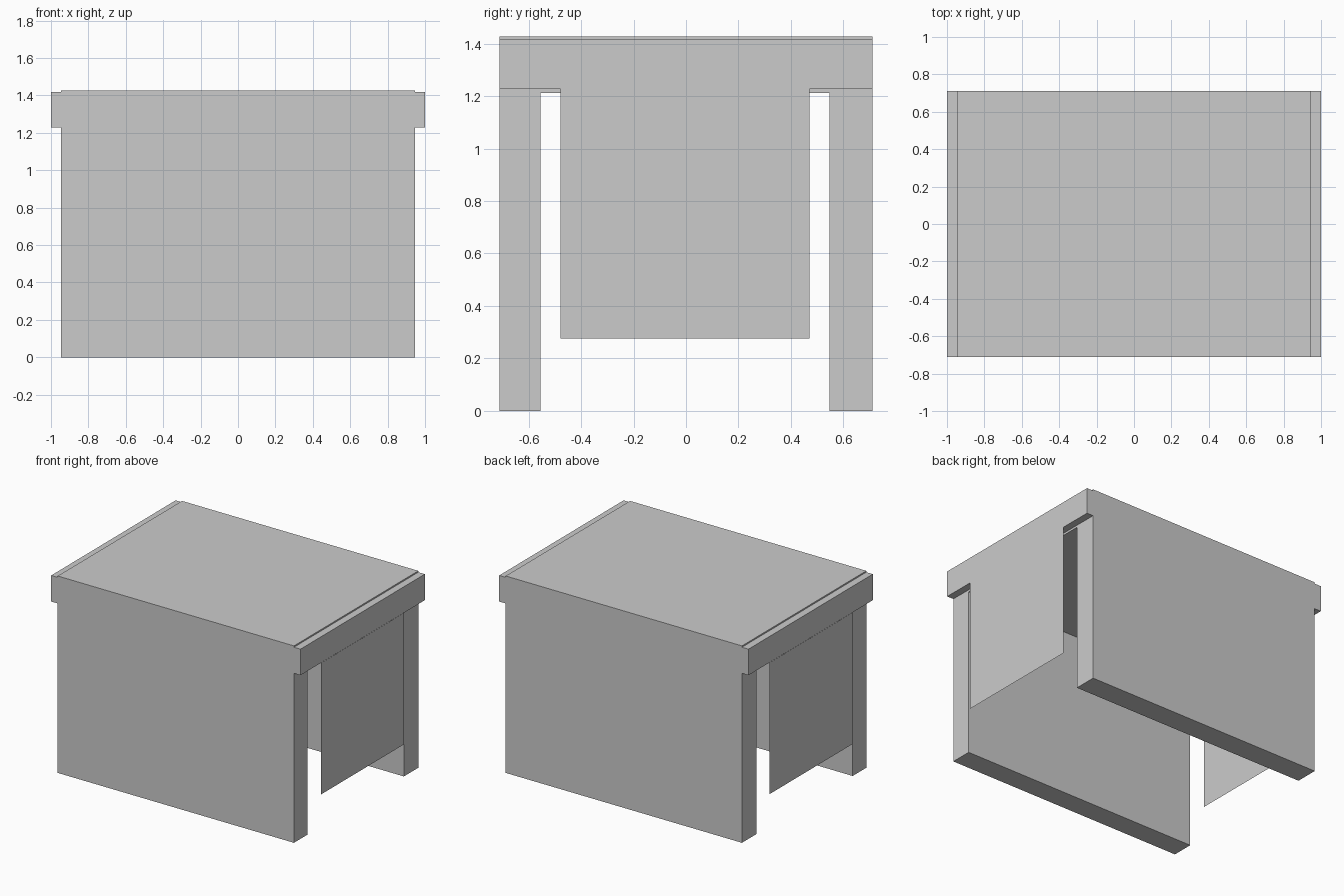
import bpy, bmesh

if "Cube" in bpy.data.objects:
    bpy.data.objects.remove(bpy.data.objects["Cube"])

BODY_X, HALF_Y, TOP = 0.947, 0.712, 1.427


def make_object(name, bm):
    bmesh.ops.recalc_face_normals(bm, faces=bm.faces[:])
    mesh = bpy.data.meshes.new(name)
    bm.to_mesh(mesh)
    bm.free()
    obj = bpy.data.objects.new(name, mesh)
    bpy.context.collection.objects.link(obj)
    return obj


def extrude_x(name, profile, x0, x1):
    """Extrude a closed (y, z) profile from x0 to x1."""
    bm = bmesh.new()
    face = bm.faces.new([bm.verts.new((x0, y, z)) for y, z in profile])
    if x1 != x0:
        res = bmesh.ops.extrude_face_region(bm, geom=[face], use_keep_orig=True)
        verts = [g for g in res["geom"] if isinstance(g, bmesh.types.BMVert)]
        bmesh.ops.translate(bm, verts=verts, vec=(x1 - x0, 0, 0))
    return make_object(name, bm)


def rect(y0, y1, z0, z1):
    return [(y0, z0), (y1, z0), (y1, z1), (y0, z1)]


# Tunnel body: two long walls joined by a flat roof
arch = [(-HALF_Y, 0), (-0.556, 0), (-0.556, 1.213), (0.547, 1.213),
        (0.547, 0), (HALF_Y, 0), (HALF_Y, TOP), (-HALF_Y, TOP)]
extrude_x("tunnel_body", arch, -BODY_X, BODY_X)

for side, label in ((-1, "left"), (1, "right")):
    # Raised band across the top of each open end
    extrude_x(label + "_end_band", rect(-HALF_Y, HALF_Y, 1.228, 1.417),
              side * BODY_X, side * 0.999)
    # Thin curtain hanging in front of each opening
    extrude_x(label + "_curtain", rect(-0.478, 0.472, 0.275, 1.228),
              side * 1.0, side * 1.0)
